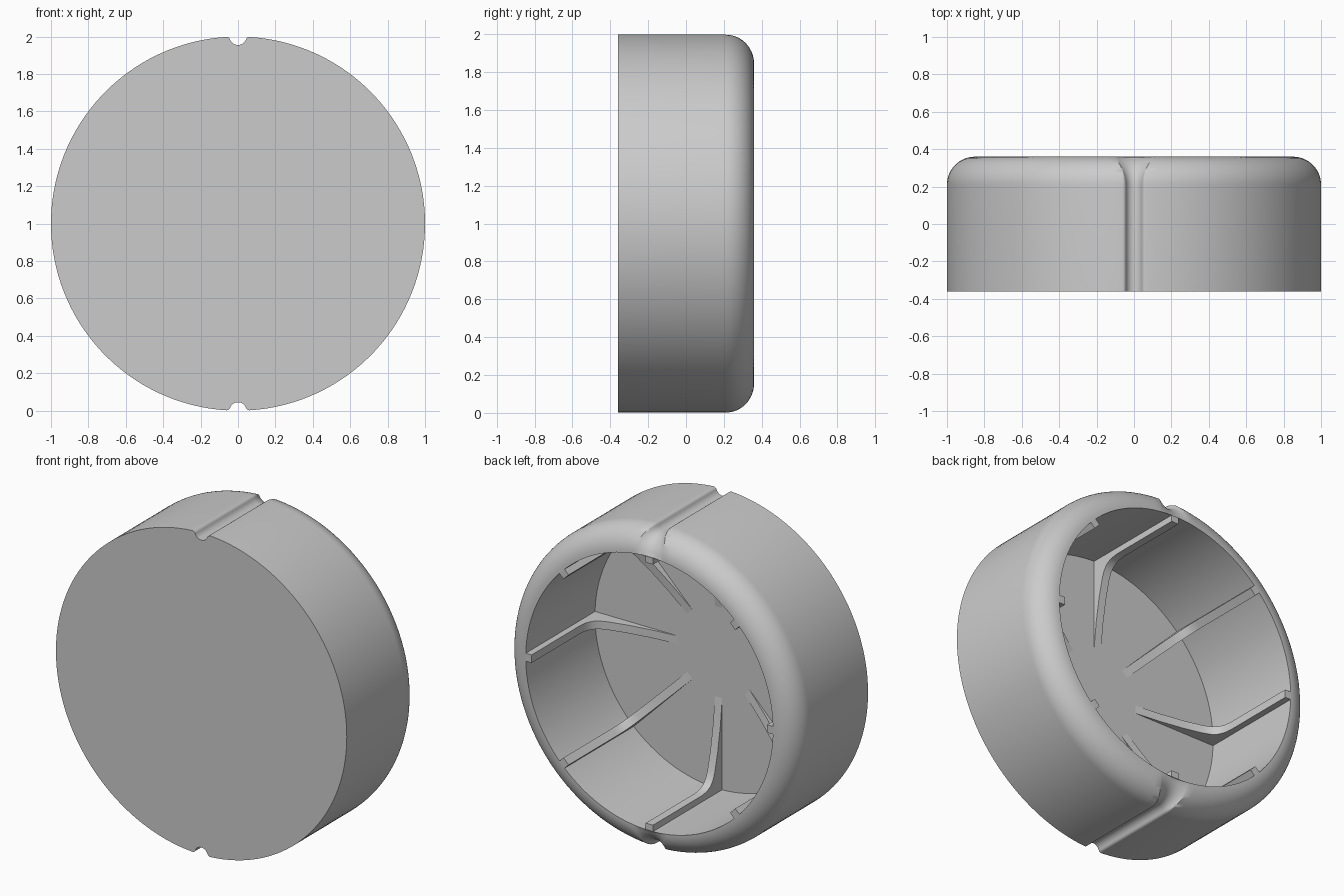
import bpy, bmesh
from math import sin, cos, pi, atan2, sqrt, hypot
from mathutils import Matrix

if "Cube" in bpy.data.objects:
    bpy.data.objects.remove(bpy.data.objects["Cube"])

FRONT, BACK, FLOOR = -0.36, 0.36, -0.32   # positions along y
INNER = 0.85                              # cavity radius
LIP = 0.15                                # rounding of the back rim
GROOVE, EDGE = 0.045, 0.02                # groove radius, its edge rounding

grey = bpy.data.materials.new("plain_grey")
grey.use_nodes = True
grey.diffuse_color = (0.6, 0.6, 0.6, 1)
grey.node_tree.nodes["Principled BSDF"].inputs["Base Color"].default_value = (0.6, 0.6, 0.6, 1)


def finish(bm, name):
    bmesh.ops.remove_doubles(bm, verts=bm.verts, dist=1e-5)
    bmesh.ops.recalc_face_normals(bm, faces=bm.faces)
    mesh = bpy.data.meshes.new(name)
    bm.to_mesh(mesh)
    bm.free()
    mesh.materials.append(grey)
    ob = bpy.data.objects.new(name, mesh)
    bpy.context.collection.objects.link(ob)
    bpy.ops.object.select_all(action='DESELECT')
    ob.select_set(True)
    bpy.context.view_layer.objects.active = ob
    bpy.ops.object.shade_smooth_by_angle(angle=pi / 6)
    return ob


def outline(d):
    """Circle with a groove at top and bottom, inset by d."""
    m = max(EDGE, d)
    y = ((1 - m) ** 2 - (GROOVE + m) ** 2 + 1) / 2
    x = sqrt((1 - m) ** 2 - y * y)
    phi, beta = atan2(x, y), atan2(x, 1 - y)
    r, round_r = GROOVE + d, max(EDGE - d, 0)
    quarter = []
    for k in range(9):                    # groove bottom to side
        t = beta * k / 8
        quarter.append((r * sin(t), 1 - r * cos(t)))
    for k in range(1, 6):                 # rounded groove edge
        t = -beta + (phi + beta) * k / 5
        quarter.append((x + round_r * sin(t), y + round_r * cos(t)))
    for k in range(1, 33):                # outer arc
        t = phi + (pi / 2 - phi) * k / 32
        quarter.append(((1 - d) * sin(t), (1 - d) * cos(t)))
    quarter = [(px * s, pz * s) for px, pz in quarter
               for s in [max(1, INNER / hypot(px, pz))]]
    half = quarter + [(px, -pz) for px, pz in reversed(quarter[:-1])]
    return half + [(-px, pz) for px, pz in reversed(half[1:-1])]


# Cup body: front plate, grooved side, rounded rim and cavity
bm = bmesh.new()
sections = [(FRONT, 0)]
for k in range(15):
    a = pi / 2 * k / 14
    sections.append((BACK - LIP + LIP * sin(a), LIP * (1 - cos(a))))
sections.append((FLOOR, LIP))
loops = [[bm.verts.new((x, y, z + 1)) for x, z in outline(d)] for y, d in sections]
n = len(loops[0])
for a, b in zip(loops, loops[1:]):
    for i in range(n):
        j = (i + 1) % n
        bm.faces.new((a[i], a[j], b[j], b[i]))
bm.faces.new(loops[0])
bm.faces.new(loops[-1])
bmesh.ops.dissolve_degenerate(bm, edges=bm.edges, dist=1e-6)
finish(bm, "cup_body")

# Eight curved ribs along the cavity wall and floor: (radius, height over floor)
curve = [(0.81, 0.2), (0.803, 0.15), (0.785, 0.115), (0.755, 0.09),
         (0.71, 0.072), (0.6, 0.045), (0.45, 0.019), (0.28, 0)]
depth = BACK - FLOOR
profile = [(INNER, -0.01), (INNER, depth), (0.81, depth)] + curve + [(0.28, -0.01)]
bm = bmesh.new()
for k in range(8):
    turn = Matrix.Translation((0, 0, 1)) @ Matrix.Rotation(k * pi / 4, 4, 'Y')
    face = bm.faces.new([bm.verts.new((r, FLOOR + h, -0.025)) for r, h in profile])
    ext = bmesh.ops.extrude_face_region(bm, geom=[face], use_keep_orig=True)
    top = [v for v in ext["geom"] if isinstance(v, bmesh.types.BMVert)]
    bmesh.ops.translate(bm, verts=top, vec=(0, 0, 0.05))
    bmesh.ops.transform(bm, matrix=turn, verts=list(face.verts) + top)
finish(bm, "cavity_ribs")
